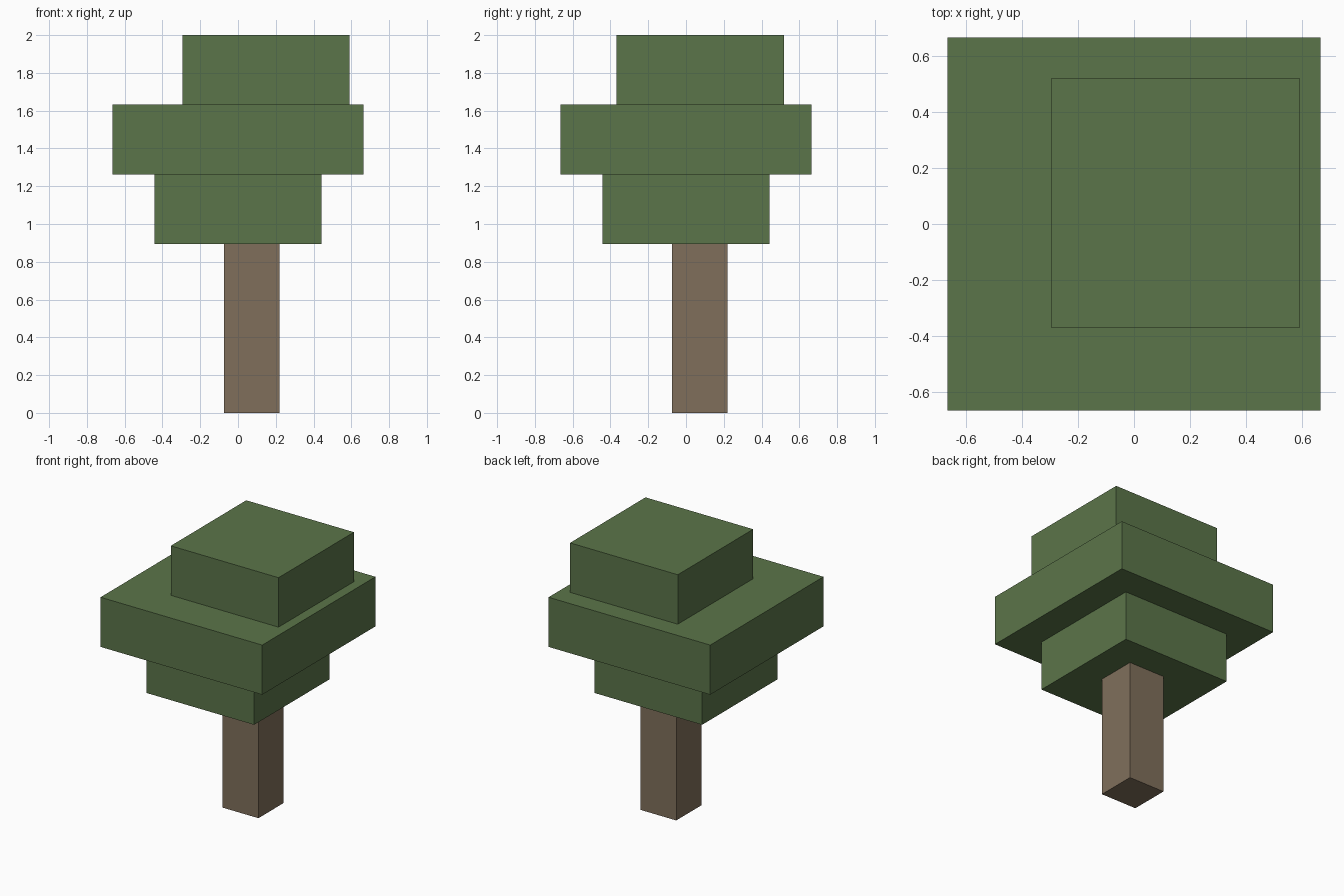
import bpy
import bmesh
from mathutils import Matrix, Vector

default = bpy.data.objects.get("Cube")
if default:
    bpy.data.objects.remove(default, do_unlink=True)


def make_material(name, colour):
    mat = bpy.data.materials.new(name)
    mat.use_nodes = True
    mat.diffuse_color = colour
    mat.node_tree.nodes["Principled BSDF"].inputs["Base Color"].default_value = colour
    return mat


def add_block(name, centre, width, bottom, top, mat):
    """Square block with its centre in plan, its width and its height range."""
    size = Vector((width, width, top - bottom))
    middle = Vector((*centre, (bottom + top) / 2))
    bm = bmesh.new()
    bmesh.ops.create_cube(bm, size=1, matrix=Matrix.LocRotScale(middle, None, size))
    mesh = bpy.data.meshes.new(name)
    bm.to_mesh(mesh)
    bm.free()
    mesh.materials.append(mat)
    obj = bpy.data.objects.new(name, mesh)
    bpy.context.collection.objects.link(obj)
    return obj


bark = make_material("bark_brown", (0.216, 0.159, 0.105, 1))
leaf = make_material("leaf_green", (0.105, 0.178, 0.067, 1))

# Trunk, slightly off centre
add_block("trunk", (0.073, 0.073), 0.294, 0, 0.895, bark)

# Stacked foliage tiers, the top one shifted sideways
add_block("lower_foliage", (0, 0), 0.886, 0.895, 1.263, leaf)
add_block("middle_foliage", (0, 0), 1.33, 1.263, 1.632, leaf)
add_block("top_foliage", (0.148, 0.075), 0.886, 1.632, 2, leaf)
